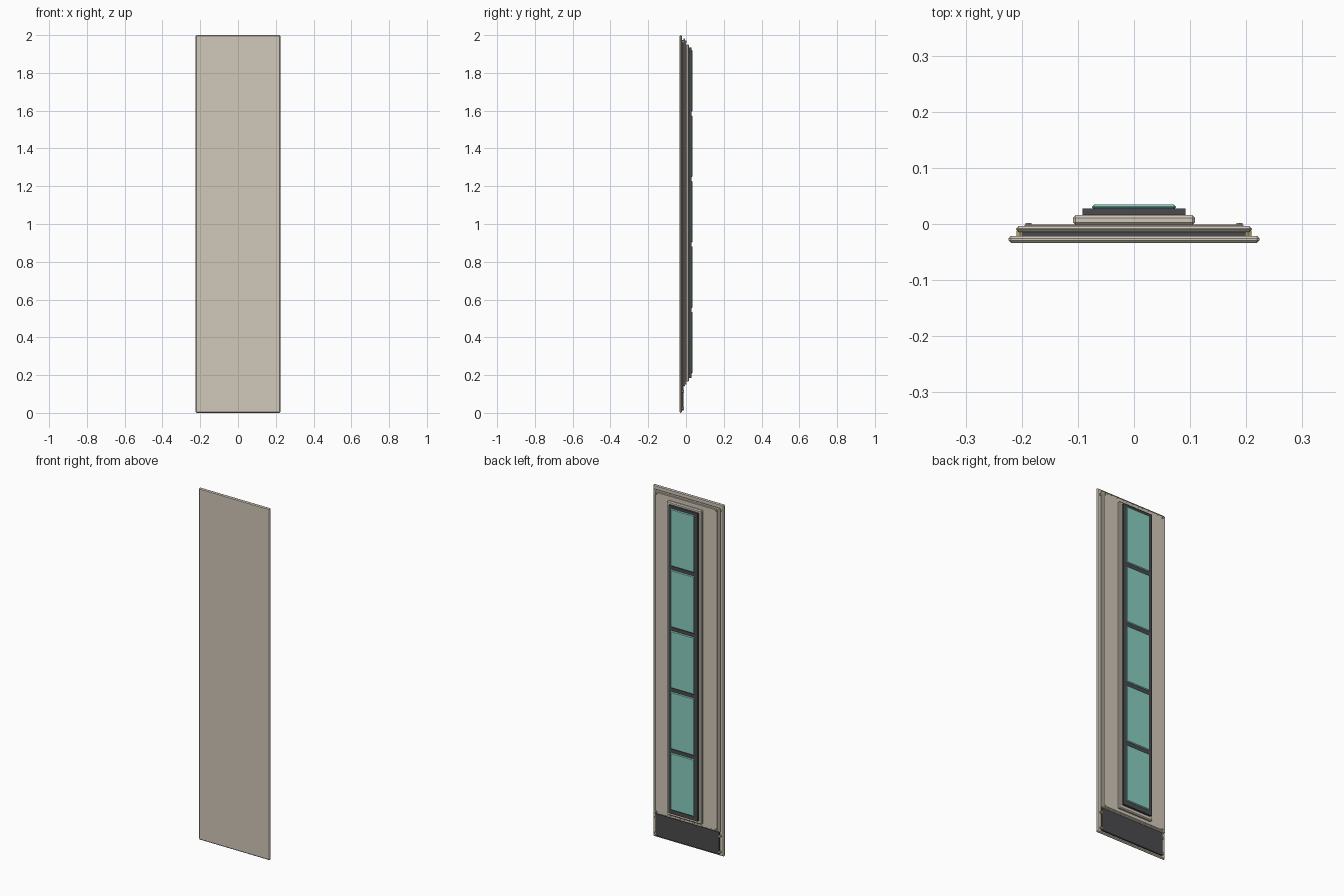
import bpy
import bmesh
from mathutils import Matrix

default = bpy.data.objects.get("Cube")
if default:
    bpy.data.objects.remove(default, do_unlink=True)


def make_material(name, rgb):
    mat = bpy.data.materials.new(name)
    mat.use_nodes = True
    color = (*rgb, 1.0)
    mat.diffuse_color = color
    mat.node_tree.nodes["Principled BSDF"].inputs["Base Color"].default_value = color
    return mat


BEIGE = make_material("warm beige", (0.64, 0.58, 0.49))
DARK = make_material("charcoal", (0.07, 0.07, 0.075))
TEAL = make_material("teal glass", (0.25, 0.62, 0.53))
BRASS = make_material("brass", (0.52, 0.41, 0.20))


def link_mesh(name, bm, mat):
    mesh = bpy.data.meshes.new(name)
    bm.to_mesh(mesh)
    bm.free()
    mesh.materials.append(mat)
    obj = bpy.data.objects.new(name, mesh)
    bpy.context.collection.objects.link(obj)
    return obj


def plate(name, half_width, y, z, mat, chamfer=0.0):
    """Chamfered plate centred on x, spanning the y and z ranges."""
    bm = bmesh.new()
    size = (2 * half_width, y[1] - y[0], z[1] - z[0])
    centre = (0, sum(y) / 2, sum(z) / 2)
    bmesh.ops.create_cube(bm, size=1, matrix=Matrix.Translation(centre) @ Matrix.Diagonal((*size, 1)))
    if chamfer:
        bmesh.ops.bevel(bm, geom=bm.edges[:], offset=chamfer, segments=1,
                        affect='EDGES', profile=0.5)
    return link_mesh(name, bm, mat)


def bolt(name, x, y, z, radius):
    """Hexagonal bolt head whose axis runs along y."""
    bm = bmesh.new()
    place = Matrix.Translation((x, sum(y) / 2, z)) @ Matrix.Rotation(1.5708, 4, 'X')
    bmesh.ops.create_cone(bm, cap_ends=True, segments=6, radius1=radius, radius2=radius,
                          depth=y[1] - y[0], matrix=place)
    return link_mesh(name, bm, BRASS)


# Stepped body layers, front to back
plate("front_slab", 0.224, (-0.034, -0.021), (0, 2), BEIGE, 0.005)
plate("kick_plate_core", 0.199, (-0.022, -0.012), (0.012, 1.975), DARK)
plate("middle_slab", 0.21, (-0.014, -0.004), (0.14, 1.983), BEIGE, 0.004)
plate("inner_panel", 0.195, (-0.005, -0.001), (0.15, 1.972), BEIGE, 0.001)
plate("window_surround", 0.109, (-0.002, 0.016), (0.165, 1.95), BEIGE, 0.005)
plate("window_frame", 0.092, (0.015, 0.028), (0.185, 1.935), DARK)

# Column of five glass panes
PITCH = 0.3467
for i in range(5):
    middle = 0.372 + i * PITCH
    plate(f"glass_pane_{i + 1}", 0.075, (0.026, 0.035),
          (middle - 0.163, middle + 0.163), TEAL, 0.004)

# Corner bolts on the middle slab and on the kick plate
for side, label in ((1, "left"), (-1, "right")):
    for z, level in ((0.155, "lower"), (1.965, "upper")):
        bolt(f"{level}_{label}_slab_bolt", side * 0.188, (-0.006, 0.002), z, 0.006)
    for z, level in ((0.025, "lower"), (0.115, "upper"), (1.965, "top")):
        bolt(f"{level}_{label}_edge_bolt", side * 0.203, (-0.022, -0.0115), z, 0.007)
